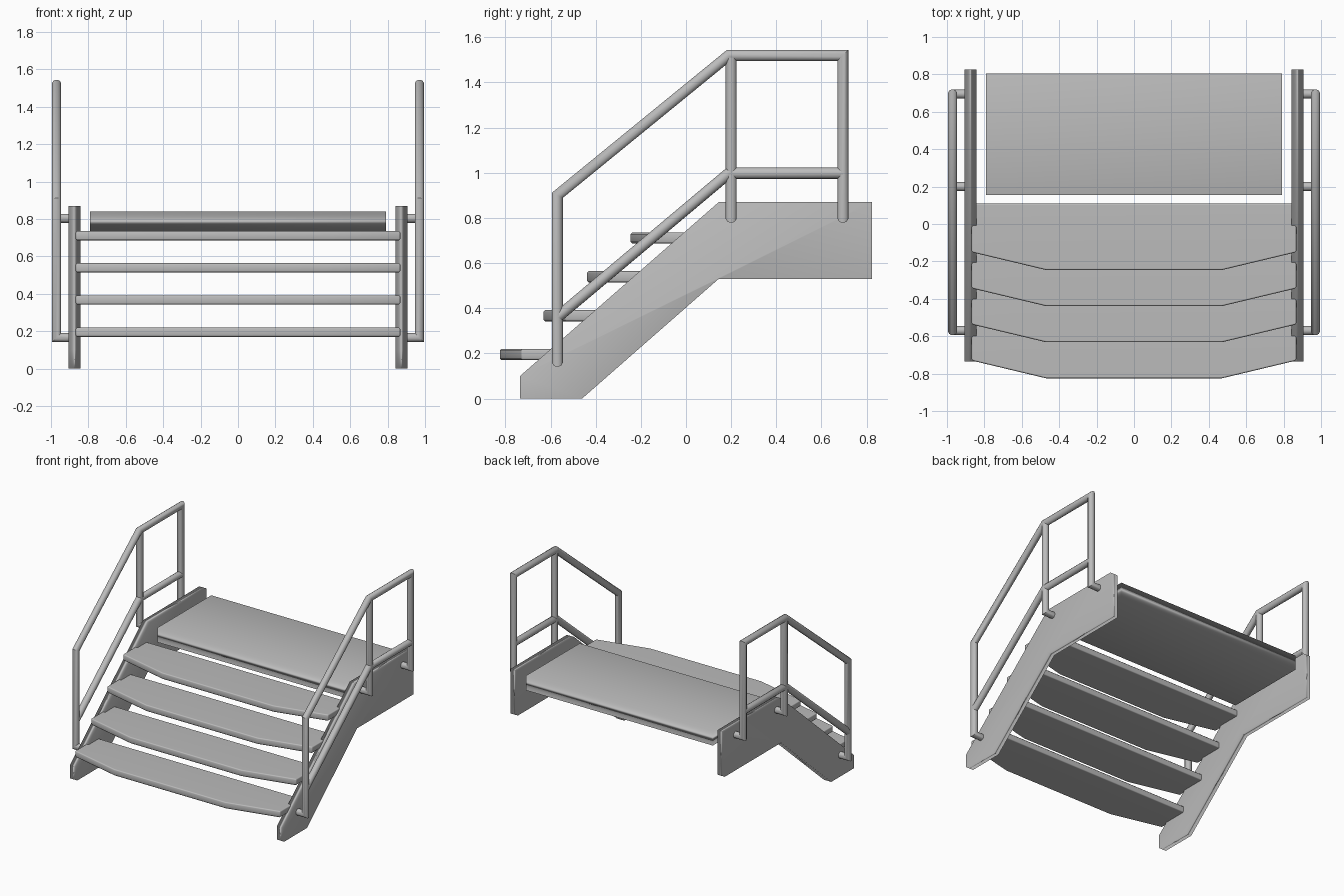
import bpy
import bmesh
import math
from mathutils import Vector

default_cube = bpy.data.objects.get("Cube")
if default_cube:
    bpy.data.objects.remove(default_cube, do_unlink=True)

GREY = (0.5, 0.5, 0.5, 1)
metal = bpy.data.materials.new("grey metal")
metal.use_nodes = True
metal.diffuse_color = GREY
metal.node_tree.nodes["Principled BSDF"].inputs["Base Color"].default_value = GREY


def add_object(name, bm):
    bmesh.ops.recalc_face_normals(bm, faces=bm.faces)
    mesh = bpy.data.meshes.new(name)
    bm.to_mesh(mesh)
    bm.free()
    mesh.materials.append(metal)
    mesh.shade_smooth()
    obj = bpy.data.objects.new(name, mesh)
    bpy.context.collection.objects.link(obj)
    return obj


def slab(name, outline, thickness, chamfer=0):
    """Extrude a closed outline along the given vector, with soft shading."""
    bm = bmesh.new()
    face = bm.faces.new([bm.verts.new(p) for p in outline])
    moved = bmesh.ops.extrude_face_region(bm, geom=[face], use_keep_orig=True)["geom"]
    verts = [v for v in moved if isinstance(v, bmesh.types.BMVert)]
    bmesh.ops.translate(bm, verts=verts, vec=thickness)
    obj = add_object(name, bm)
    if chamfer:
        obj.modifiers.new("chamfer", "BEVEL").width = chamfer
    weighted = obj.modifiers.new("soft normals", "WEIGHTED_NORMAL")
    weighted.mode = "FACE_AREA"
    return obj


def tube(name, points, radius=0.025, sides=12):
    """Sweep a round section along straight runs with mitred corners."""
    pts = [Vector(p) for p in points]
    bm = bmesh.new()
    heading = (pts[1] - pts[0]).normalized()
    u = heading.orthogonal().normalized()
    w = heading.cross(u)
    ring = [pts[0] + radius * (math.cos(a) * u + math.sin(a) * w)
            for a in (math.tau * i / sides for i in range(sides))]
    rings = [[bm.verts.new(p) for p in ring]]
    for i in range(1, len(pts)):
        into = (pts[i] - pts[i - 1]).normalized()
        out = (pts[i + 1] - pts[i]).normalized() if i + 1 < len(pts) else into
        plane = (into + out).normalized()
        ring = [p + into * ((pts[i] - p).dot(plane) / into.dot(plane)) for p in ring]
        rings.append([bm.verts.new(p) for p in ring])
    for a, b in zip(rings, rings[1:]):
        for k in range(sides):
            n = (k + 1) % sides
            bm.faces.new((a[k], a[n], b[n], b[k]))
    bm.faces.new(rings[0])
    bm.faces.new(rings[-1])
    obj = add_object(name, bm)
    bpy.ops.object.select_all(action="DESELECT")
    obj.select_set(True)
    bpy.context.view_layer.objects.active = obj
    bpy.ops.object.shade_smooth_by_angle(angle=math.radians(40))
    return obj


# Side stringers and handrails, mirrored left and right
STRINGER = [(-0.735, 0), (-0.46, 0), (0.145, 0.53), (0.825, 0.53),
            (0.825, 0.87), (0.145, 0.87), (-0.735, 0.1)]
FRONT, MIDDLE, REAR = -0.57, 0.2, 0.695
RAIL, WALL = 0.97, 0.89

for side, s in (("left", 1), ("right", -1)):
    slab(f"{side}_stringer", [(s * 0.843, y, z) for y, z in STRINGER],
         (s * 0.062, 0, 0))

    def rail_path(*pairs):
        return [(s * RAIL, y, z) for y, z in pairs]

    # Outer frame: bracket, front post, sloped and level rail, rear post, bracket
    tube(f"{side}_handrail",
         [(s * WALL, FRONT, 0.165)]
         + rail_path((FRONT, 0.165), (FRONT, 0.9), (MIDDLE - 0.01, 1.52),
                     (REAR, 1.52), (REAR, 0.803))
         + [(s * WALL, REAR, 0.803)])
    tube(f"{side}_middle_post",
         [(s * WALL, MIDDLE, 0.803)]
         + rail_path((MIDDLE, 0.803), (MIDDLE, 1.51)))
    tube(f"{side}_lower_rail",
         rail_path((FRONT, 0.36), (MIDDLE - 0.01, 0.998), (REAR, 0.998)))

# Treads with a bowed front edge
for i in range(4):
    y = -0.825 + 0.193 * i
    z = 0.17 + 0.172 * i
    half = [(0.868, y + 0.355), (0.868, y + 0.095), (0.47, y)]
    outline = half + [(-x, v) for x, v in reversed(half)]
    slab(f"tread_{i + 1}", [(x, v, z) for x, v in outline], (0, 0, 0.05), 0.008)

# Top platform
slab("platform", [(-0.79, 0.155, 0.73), (0.79, 0.155, 0.73),
                  (0.79, 0.805, 0.73), (-0.79, 0.805, 0.73)], (0, 0, 0.11))
